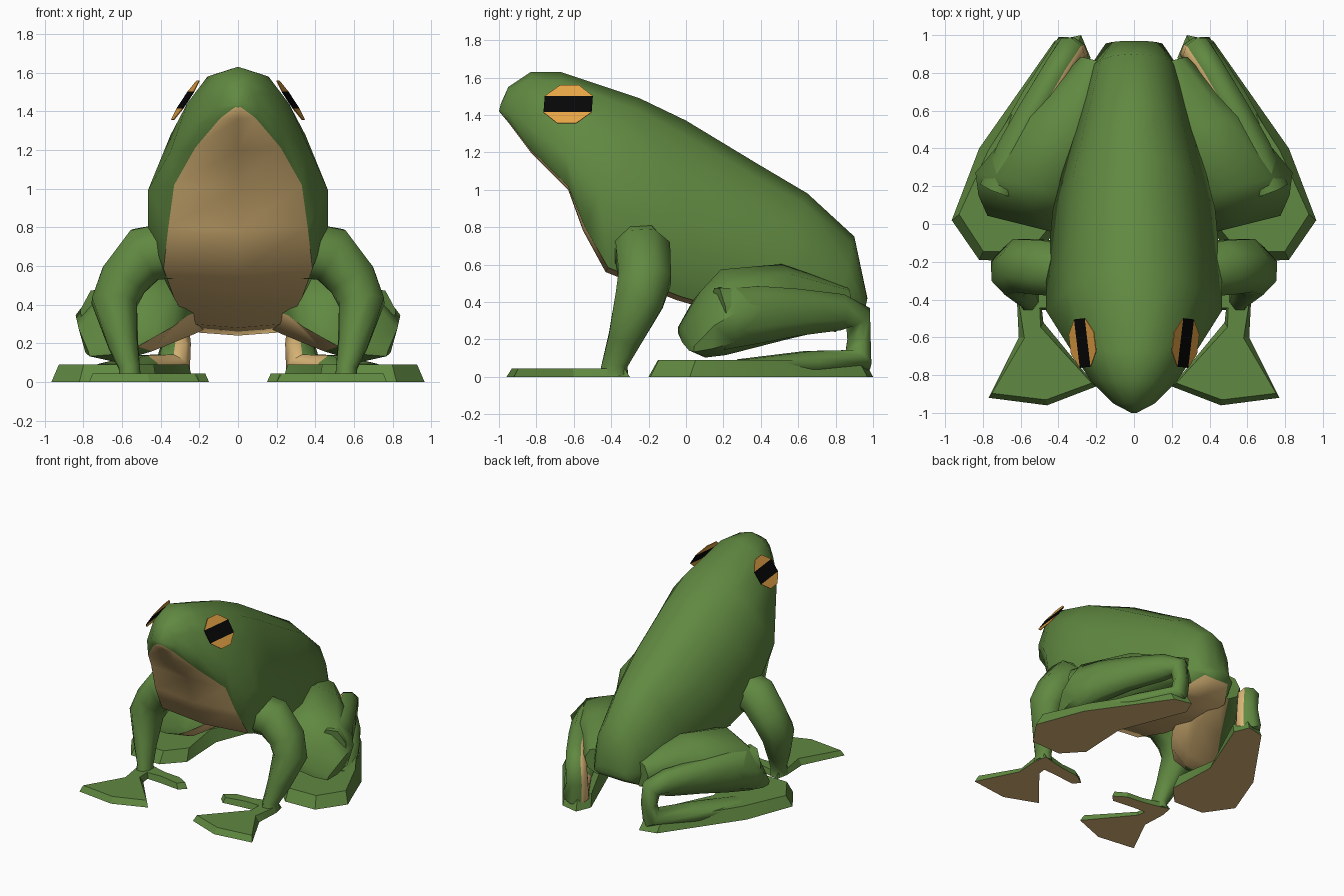
import bpy, bmesh, math
from mathutils import Vector as V

if "Cube" in bpy.data.objects:
    bpy.data.objects.remove(bpy.data.objects["Cube"])


def material(name, rgb):
    m = bpy.data.materials.new(name)
    m.diffuse_color = (*rgb, 1)
    m.use_nodes = True
    m.node_tree.nodes["Principled BSDF"].inputs["Base Color"].default_value = m.diffuse_color
    return m


GREEN = material("leaf green", (0.118, 0.25, 0.053))
TAN = material("belly tan", (0.72, 0.48, 0.19))
ORANGE = material("eye orange", (0.78, 0.365, 0.06))
BLACK = material("pupil black", (0.002, 0.002, 0.002))


def finish(bm, name, mats, rule=None, mirror=True, angle=40):
    """Turn a bmesh into an object, colour faces by rule, smooth and mirror."""
    bmesh.ops.recalc_face_normals(bm, faces=bm.faces)
    bm.normal_update()
    if rule:
        for f in bm.faces:
            f.material_index = int(rule(f))
    me = bpy.data.meshes.new(name)
    bm.to_mesh(me)
    bm.free()
    for m in mats:
        me.materials.append(m)
    ob = bpy.data.objects.new(name, me)
    bpy.context.collection.objects.link(ob)
    bpy.ops.object.select_all(action='DESELECT')
    ob.select_set(True)
    bpy.context.view_layer.objects.active = ob
    if angle:
        bpy.ops.object.shade_smooth_by_angle(angle=math.radians(angle))
    if mirror:
        ob.modifiers.new("Mirror", 'MIRROR')
    return ob


def loft(rings):
    bm = bmesh.new()
    vs = [[bm.verts.new(p) for p in r] for r in rings]
    n = len(rings[0])
    for a, b in zip(vs, vs[1:]):
        for i in range(n):
            bm.faces.new((a[i], a[(i + 1) % n], b[(i + 1) % n], b[i]))
    bm.faces.new(vs[0])
    bm.faces.new(vs[-1])
    return bm


def tube(path, ref, axis=None, sides=8):
    """path rows: x, y, z, half width along ref, half height."""
    pts = [V(p[:3]) for p in path]
    grow = 1.05
    rings = []
    for i, p in enumerate(path):
        if axis:
            t = V(axis).normalized()
        else:
            d = [(b - a).normalized() for a, b in zip(pts, pts[1:])]
            t = (d[max(i - 1, 0)] + d[min(i, len(d) - 1)]).normalized()
        s = V(ref)
        s = (s - t * s.dot(t)).normalized()
        u = t.cross(s)
        ang = [2 * math.pi * (k + 0.5) / sides for k in range(sides)]
        rings.append([pts[i] + grow * (s * p[3] * math.cos(a) + u * p[4] * math.sin(a)) for a in ang])
    return loft(rings)


def plate(outline, z, inset):
    """Flat webbed foot: outline on the ground, inset top at height z."""
    c = sum((V((x, y, 0)) for x, y in outline), V()) / len(outline)
    low = [V((x, y, 0)) for x, y in outline]
    high = [p + (c - p).normalized() * inset + V((0, 0, z)) for p in low]
    return loft([low, high])


def faces_down(f):
    return f.normal.z < -0.5


# Body: slanted cross-sections (top y, z, bottom y, z, half width, belly half width)
sections = [
    (-0.99, 1.46, -1.00, 1.42, 0.02, 0.015),
    (-0.95, 1.55, -0.95, 1.36, 0.11, 0.09),
    (-0.83, 1.63, -0.83, 1.20, 0.23, 0.22),
    (-0.67, 1.63, -0.63, 1.00, 0.35, 0.33),
    (-0.25, 1.49, -0.55, 0.78, 0.465, 0.36),
    (0.00, 1.37, -0.43, 0.56, 0.465, 0.385),
    (0.38, 1.14, -0.05, 0.41, 0.43, 0.33),
    (0.65, 0.98, 0.40, 0.28, 0.33, 0.25),
    (0.90, 0.75, 0.80, 0.24, 0.235, 0.20),
    (0.97, 0.42, 0.95, 0.33, 0.15, 0.11),
]
rings = []
for ty, tz, by, bz, w, wb in sections:
    half = [(0.45 * w, 0.08), (0.75 * w, 0.3), (w, 0.7), (wb, 0.97)]
    prof = [(0, 0)] + half + [(0, 1)] + [(-x, f) for x, f in reversed(half)]
    rings.append([V((x, ty + (by - ty) * f, tz + (bz - tz) * f)) for x, f in prof])
bm = loft(rings)
bm.faces.ensure_lookup_table()
bm.faces.index_update()
belly = {i * 10 + k for i in range(9) for k in (4, 5)}
finish(bm, "body", [GREEN, TAN], lambda f: f.index in belly, mirror=False, angle=55)

# Eyes: thin octagonal plates with a horizontal pupil band
n = V((0.83, -0.1, 0.55)).normalized()
side = V((0.115, 0.99, 0))
side = (side - n * side.dot(n)).normalized()
up = n.cross(side)
bm = bmesh.new()
vs = []
for k in range(8):
    a = math.radians(22.5 + 45 * k)
    r = 0.14 if k in (0, 3, 4, 7) else 0.135
    vs.append(bm.verts.new(V((0.272, -0.63, 1.457)) + r * (side * math.cos(a) + 0.97 * up * math.sin(a))))
for idx, mat in (((0, 1, 2, 3), 0), ((7, 0, 3, 4), 1), ((4, 5, 6, 7), 0)):
    bm.faces.new([vs[i] for i in idx]).material_index = mat
eye = finish(bm, "eyes", [ORANGE, BLACK], angle=0)
sol = eye.modifiers.new("Thickness", 'SOLIDIFY')
sol.thickness, sol.offset = 0.005, 0

# Front legs: shoulder, elbow, wrist
arm = [(0.34, -0.25, 0.68, 0.14, 0.15), (0.48, -0.23, 0.66, 0.15, 0.15),
       (0.59, -0.22, 0.53, 0.145, 0.13), (0.64, -0.25, 0.41, 0.135, 0.12),
       (0.595, -0.33, 0.20, 0.09, 0.08), (0.56, -0.38, 0.07, 0.07, 0.055),
       (0.56, -0.385, 0.01, 0.08, 0.06)]
finish(tube(arm, (0, 1, 0)), "front_legs", [GREEN], angle=65)

# Front feet: webbed fan plus an inner toe
fan = [(0.50, -0.33), (0.60, -0.30), (0.62, -0.40), (0.61, -0.60), (0.77, -0.92),
       (0.46, -0.96), (0.20, -0.86), (0.48, -0.52)]
finish(plate(fan, 0.045, 0.03), "front_feet", [GREEN, TAN], faces_down, angle=20)
toe = [(0.58, -0.31), (0.58, -0.45), (0.38, -0.46), (0.20, -0.48), (0.15, -0.43), (0.24, -0.37), (0.40, -0.35)]
finish(plate(toe, 0.045, 0.02), "front_inner_toes", [GREEN, TAN], faces_down, angle=20)

# Thighs: broad at the knee, inner side raised, tapering back to the hip
thigh = [(0.60, 0.00, 0.20, 0.19, 0.04), (0.58, 0.09, 0.28, 0.25, 0.16),
         (0.55, 0.20, 0.345, 0.295, 0.21), (0.36, 0.52, 0.40, 0.23, 0.19),
         (0.18, 0.86, 0.38, 0.10, 0.10)]
finish(tube(thigh, (1, 0.25, -0.3), axis=(-0.25, 1, 0)), "thighs", [GREEN, TAN],
       lambda f: f.normal.z < -0.45 and f.normal.x < -0.2, angle=55)

# Shins: thick at the knee, back to the ankle, then folded forward over the foot
shin = [(0.71, 0.18, 0.31, 0.11, 0.17), (0.63, 0.40, 0.335, 0.095, 0.155),
        (0.54, 0.58, 0.345, 0.085, 0.13), (0.40, 0.82, 0.345, 0.08, 0.10),
        (0.335, 0.92, 0.32, 0.08, 0.075), (0.32, 0.925, 0.20, 0.08, 0.055),
        (0.335, 0.92, 0.09, 0.095, 0.075), (0.50, 0.66, 0.07, 0.10, 0.07),
        (0.68, 0.30, 0.05, 0.12, 0.045)]
inward = V((-0.82, -0.57, 0))
finish(tube(shin, (0.82, 0.57, 0)), "shins", [GREEN, TAN],
       lambda f: f.normal.dot(inward) > 0.45 and f.calc_center_median().y > 0.45, angle=60)

# Hind feet: long webbed plates
hind = [(0.28, 1.00), (0.42, 0.97), (0.82, 0.40), (0.965, 0.02), (0.82, -0.19),
        (0.56, -0.20), (0.42, -0.05), (0.44, 0.35), (0.23, 0.88)]
finish(plate(hind, 0.09, 0.05), "hind_feet", [GREEN, TAN], faces_down, angle=30)
